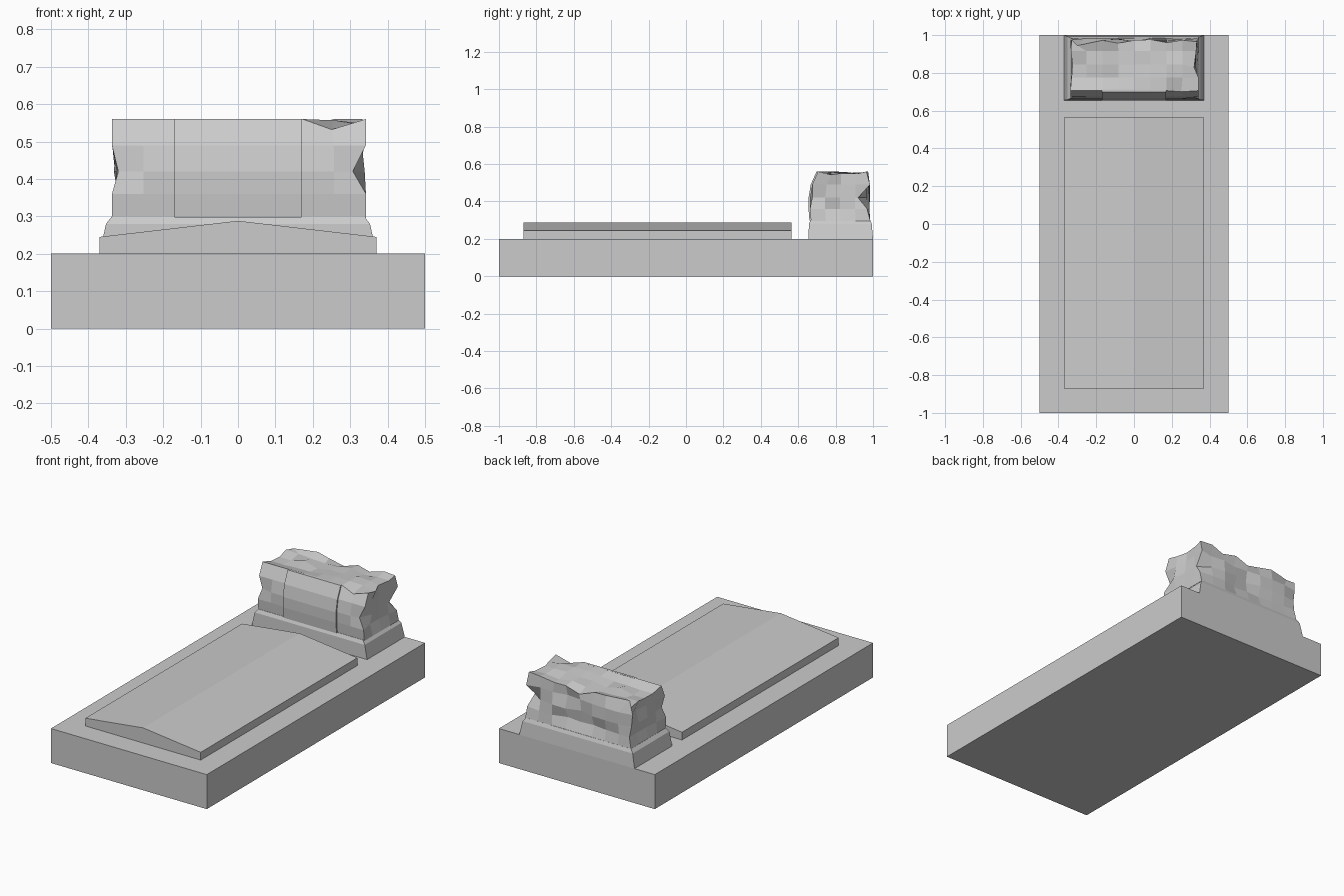
import bpy
import random

random.seed(7)

cube = bpy.data.objects.get("Cube")
if cube:
    bpy.data.objects.remove(cube, do_unlink=True)

# One plain stone colour
stone = bpy.data.materials.new("grey stone")
stone.use_nodes = True
stone.diffuse_color = (0.6, 0.6, 0.6, 1)
stone.node_tree.nodes["Principled BSDF"].inputs["Base Color"].default_value = (0.6, 0.6, 0.6, 1)


def add_mesh(name, verts, faces):
    mesh = bpy.data.meshes.new(name)
    mesh.from_pydata(verts, [], faces)
    mesh.materials.append(stone)
    obj = bpy.data.objects.new(name, mesh)
    bpy.context.collection.objects.link(obj)
    return obj


def loft(name, rings):
    """Join equal rings of points (counter-clockwise along the way) and cap both ends."""
    n = len(rings[0])
    verts = [p for ring in rings for p in ring]
    faces = [tuple(reversed(range(n))), tuple(range(len(verts) - n, len(verts)))]
    for r in range(len(rings) - 1):
        for a in range(n):
            b = (a + 1) % n
            faces.append((r * n + a, r * n + b, r * n + n + b, r * n + n + a))
    return add_mesh(name, verts, faces)


def rectangle(half_x, y0, y1, z):
    return [(-half_x, y0, z), (half_x, y0, z), (half_x, y1, z), (-half_x, y1, z)]


# Base slab
loft("base_slab", [rectangle(0.5, -1, 1, z) for z in (0, 0.2)])

# Ridged cover: a gabled profile swept from back to front
gable = [(-0.37, 0.2), (0.37, 0.2), (0.37, 0.245), (0, 0.288), (-0.37, 0.245)]
loft("ridged_cover", [[(x, y, z) for x, z in reversed(gable)] for y in (-0.87, 0.565)])

# Headstone plinth with bevelled top
loft("headstone_plinth", [
    rectangle(0.37, 0.655, 1.0, 0.2),
    rectangle(0.353, 0.657, 0.993, 0.28),
    rectangle(0.337, 0.666, 0.985, 0.3),
])

# Rough headstone: a gridded block, chipped inward on every side but the front
NX, NY, NZ = 8, 4, 4
heights = [0.295, 0.36, 0.42, 0.49, 0.56]
front = [0.668, 0.663, 0.663, 0.675, 0.706]
back_top = [0.56, 0.555, 0.56, 0.55, 0.522, 0.55, 0.54, 0.56, 0.56]
chips = {  # deeper chips at single grid points
    (8, 0, 2): (0.307, 0.675, 0.42),
    (7, 0, 4): (0.25, 0.70, 0.532),
    (8, 2, 4): (0.318, 0.83, 0.55),
    (0, 0, 2): (-0.32, 0.68, 0.42),
    (8, 4, 2): (0.325, 0.92, 0.42),
    (0, 4, 4): (-0.33, 0.975, 0.535),
    (1, 4, 4): (-0.30, 0.945, 0.555),
    (3, 4, 4): (-0.085, 0.957, 0.55),
}


def stone_point(i, j, k):
    if (i, j, k) in chips:
        return chips[i, j, k]
    x = -0.337 + 0.679 * i / NX
    y = front[k] + (0.985 - front[k]) * j / NY
    z = heights[k]
    if k == 0:
        return x, y, z
    if j == NY:
        y -= random.uniform(0, 0.03)
    if i in (0, NX) and 0 < j:
        x += random.uniform(0, 0.022) * (1 if i == 0 else -1)
    if k == NZ and j == NY:
        z = back_top[i]
    elif k == NZ and j > 0:
        z -= random.uniform(0, 0.026)
    return x, y, z


index, verts, faces = {}, [], []


def vert(i, j, k):
    if (i, j, k) not in index:
        index[i, j, k] = len(verts)
        verts.append(stone_point(i, j, k))
    return index[i, j, k]


def side(nu, nv, place, flip):
    for u in range(nu):
        for v in range(nv):
            quad = [vert(*place(a, b)) for a, b in ((u, v), (u + 1, v), (u + 1, v + 1), (u, v + 1))]
            faces.append(quad[::-1] if flip else quad)


side(NX, NZ, lambda u, v: (u, 0, v), False)
side(NX, NZ, lambda u, v: (u, NY, v), True)
side(NY, NZ, lambda u, v: (0, u, v), True)
side(NY, NZ, lambda u, v: (NX, u, v), False)
side(NX, NY, lambda u, v: (u, v, NZ), False)
side(NX, NY, lambda u, v: (u, v, 0), True)
add_mesh("rough_headstone", verts, faces)

# Smooth inscription panel following the curved front
loft("headstone_panel", [rectangle(0.17, y - 0.008, y + 0.006, z)
                         for y, z in zip(front, [0.297] + heights[1:])])
